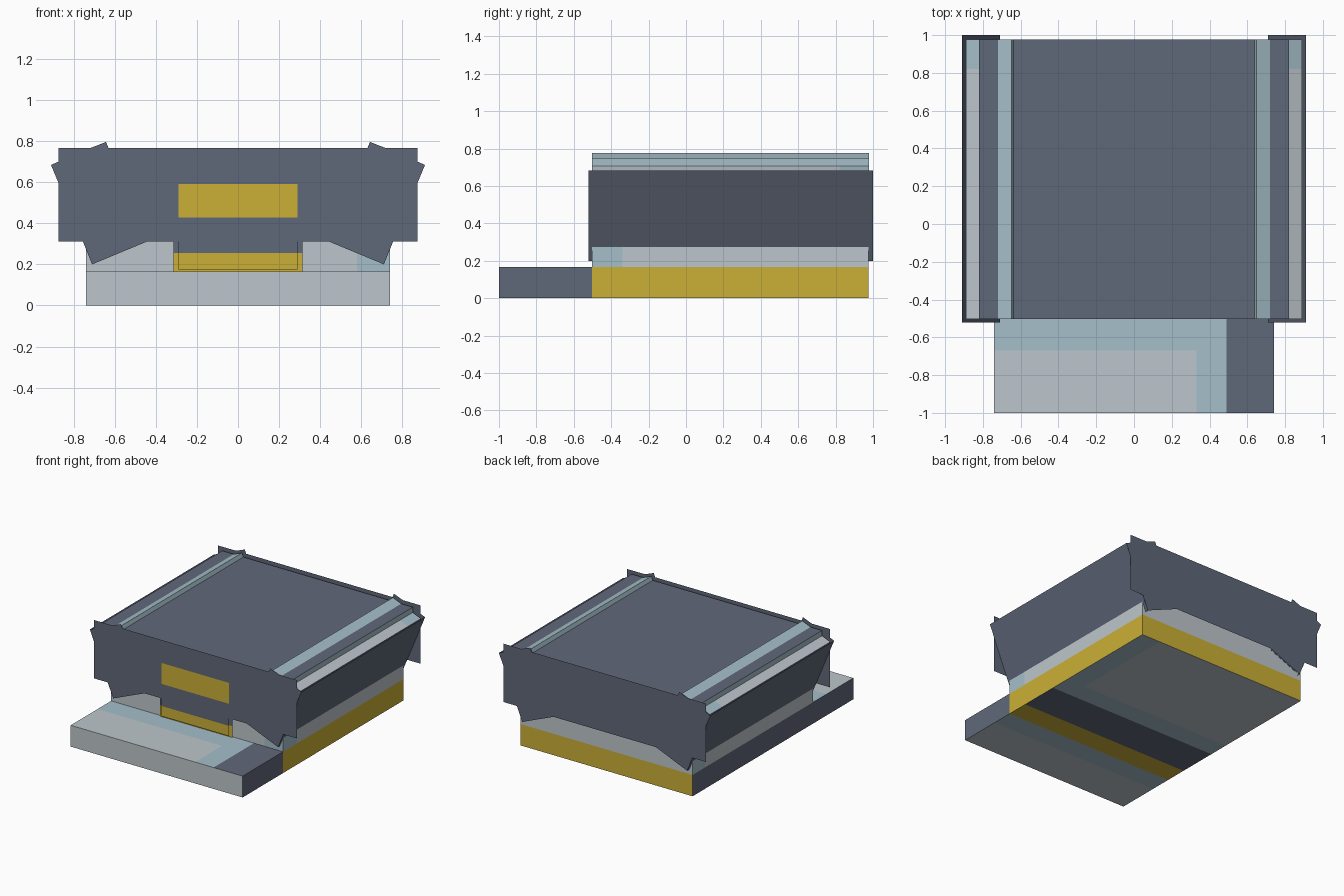
import bpy, bmesh, math
from mathutils import Vector, Matrix

if "Cube" in bpy.data.objects:
    bpy.data.objects.remove(bpy.data.objects["Cube"])


def srgb(*rgb):
    return [((c / 255 + 0.055) / 1.055) ** 2.4 for c in rgb] + [1.0]


# Four flat colours
MATS = []
for label, rgb in (("slate", (96, 104, 121)), ("mustard", (203, 176, 55)),
                   ("light_grey", (190, 198, 204)), ("pale_blue", (165, 191, 202))):
    m = bpy.data.materials.new(label)
    m.diffuse_color = srgb(*rgb)
    m.use_nodes = True
    m.node_tree.nodes["Principled BSDF"].inputs["Base Color"].default_value = m.diffuse_color
    MATS.append(m)
SLATE, GOLD, LIGHT, BLUE = range(4)
FRONT, BACK = -0.503, 0.978        # ends of the body
F_SHEET, B_SHEET = -0.521, 1.0     # ends of the outer shell
TILT = math.radians(22.5)
EAVE = Vector((0.675, 0, 0.4975))  # centre of the tilted eave beam


def finish(name, bm, rule=None, cuts=(), matrix=None):
    """Slice faces along (axis, value) cuts, colour them by rule, make the object."""
    for axis, value in cuts:
        co, no = Vector(), Vector()
        co[axis], no[axis] = value, 1
        bmesh.ops.bisect_plane(bm, geom=bm.verts[:] + bm.edges[:] + bm.faces[:],
                               plane_co=co, plane_no=no)
    bm.normal_update()
    for f in bm.faces:
        f.material_index = rule(f.calc_center_median(), f.normal) if rule else SLATE
    me = bpy.data.meshes.new(name)
    if matrix:
        bm.transform(matrix)
    bm.to_mesh(me)
    bm.free()
    for m in MATS:
        me.materials.append(m)
    ob = bpy.data.objects.new(name, me)
    bpy.context.collection.objects.link(ob)
    return ob


def box(name, lo, hi, rule=None, cuts=(), matrix=None):
    lo, hi = Vector(lo), Vector(hi)
    bm = bmesh.new()
    bmesh.ops.create_cube(bm, size=1, matrix=Matrix.Translation((lo + hi) / 2)
                          @ Matrix.Diagonal((*(hi - lo), 1)))
    return finish(name, bm, rule, cuts, matrix)


def sheet(name, pts, rule=None, cuts=()):
    bm = bmesh.new()
    bm.faces.new([bm.verts.new(p) for p in pts])
    return finish(name, bm, rule, cuts)


# Base slab: mustard right and back, slate left, banded underside
def base_rule(c, n):
    if n.z < -0.5:
        if c.y < -0.33:
            return GOLD
        if c.y < -0.02:
            return SLATE
        return BLUE if c.y < 0.14 or c.x > 0.58 else LIGHT
    return SLATE if n.x < -0.5 else GOLD


box("base", (-0.74, FRONT, 0), (0.74, 0.976, 0.166), base_rule,
    [(1, -0.33), (1, -0.02), (1, 0.14), (0, 0.58)])


# Porch slab with an L-shaped blue border and slate strip on top
def porch_rule(c, n):
    if n.z > 0.5:
        if c.x > 0.49:
            return SLATE
        return BLUE if c.x > 0.33 or c.y > -0.67 else LIGHT
    if n.z < -0.5:
        return BLUE if c.y > -0.67 else LIGHT
    return LIGHT if n.y < -0.5 else SLATE


box("porch", (-0.74, -1, 0), (0.74, FRONT, 0.166), porch_rule,
    [(0, 0.33), (0, 0.49), (1, -0.67)])


# Low wall with one blue corner edge per side
def wall_rule(c, n):
    if n.y < -0.5:
        return BLUE if c.x > 0.58 else LIGHT
    if n.x > 0.5:
        return BLUE if c.y < -0.34 else LIGHT
    if n.x < -0.5:
        return BLUE if c.y > 0.82 else LIGHT
    return LIGHT


box("wall", (-0.74, FRONT, 0.166), (0.74, 0.976, 0.40), wall_rule,
    [(0, 0.58), (1, -0.34), (1, 0.82)])

# Flat roof block with blue side edges
box("roof", (-0.82, FRONT, 0.48), (0.82, BACK, 0.747),
    lambda c, n: BLUE if abs(n.x) > 0.5 else SLATE)

# Tilted eave beams and their outer side sheets
W, H = 0.146, 0.262
for s, side in ((1, "right"), (-1, "left")):
    mat = (Matrix.Translation((s * EAVE.x, 0, EAVE.z)) @ Matrix.Rotation(s * TILT, 4, 'Y'))

    def beam_rule(c, n, s=s):
        if n.z > 0.5:
            return LIGHT if c.y < 0.82 and c.x * s > 0.02 else BLUE
        return BLUE if n.x * s < -0.5 else SLATE

    box("eave_beam_" + side, (-0.13, FRONT, -0.248), (0.13, BACK, 0.248),
        beam_rule, [(1, 0.82), (0, 0.02 * s)], mat)
    pts = [mat @ Vector((s * W, y, z)) for y, z in
           ((F_SHEET, -H), (B_SHEET, -H), (B_SHEET, H), (F_SHEET, H))]
    sheet("side_sheet_" + side, pts[::s])

# End sheets: notched outline, mirrored left to right
half = [(0.44, 0.312), (0.71, 0.20), (0.755, 0.312), (0.873, 0.312), (0.873, 0.595),
        (0.91, 0.684), (0.873, 0.70), (0.873, 0.766), (0.718, 0.766), (0.642, 0.796),
        (0.63, 0.766)]
outline = half + [(-x, z) for x, z in reversed(half)]
sheet("front_sheet", [(x, F_SHEET, z) for x, z in outline])
sheet("back_sheet", [(x, B_SHEET, z) for x, z in reversed(outline)])


# Striped door and the slightly wider frame behind it
def door_rule(c, n):
    return GOLD if c.z < 0.255 or 0.427 < c.z < 0.59 else SLATE


def panel(name, w, y, z0, z1):
    sheet(name, [(-w, y, z0), (w, y, z0), (w, y, z1), (-w, y, z1)], door_rule,
          [(2, 0.255), (2, 0.427), (2, 0.59)])


panel("door_frame", 0.313, -0.514, 0.166, 0.40)
panel("door", 0.29, -0.525, 0.176, 0.675)
